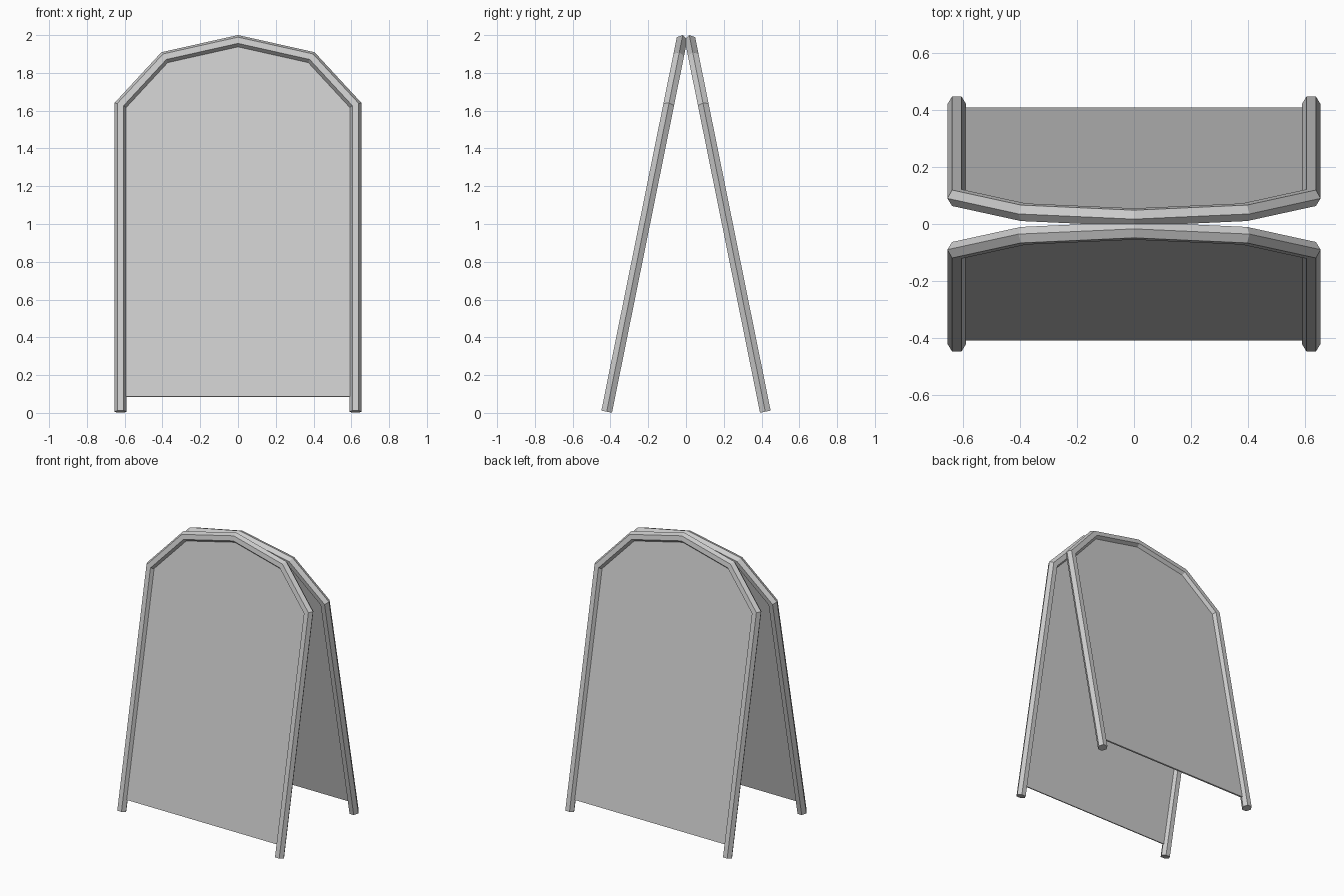
import bpy
import bmesh
from math import atan2, cos, sin, pi, radians
from mathutils import Matrix, Vector

if "Cube" in bpy.data.objects:
    bpy.data.objects.remove(bpy.data.objects["Cube"], do_unlink=True)

TILT = atan2(0.403, 1.994)
RADIUS = 0.033
FOOT_Y, FOOT_Z = 0.42, 0.0065
PANEL_BOTTOM, PANEL_HALF = 0.08, 0.005

grey = bpy.data.materials.new("light grey")
grey.use_nodes = True
colour = (0.6, 0.6, 0.6, 1)
grey.diffuse_color = colour
grey.node_tree.nodes["Principled BSDF"].inputs["Base Color"].default_value = colour

# Centre line of the arched frame, in the plane of one leaf
half = [(0.622, 0), (0.622, 1.627), (0.388, 1.880)]
half = [Vector((x, z / cos(TILT))) for x, z in half]
half[1].y -= FOOT_Z
half[2].y -= FOOT_Z
top = Vector((0, (1.967 - FOOT_Z) / cos(TILT)))
path = half + [top] + [Vector((-p.x, p.y)) for p in reversed(half)]


def finish(name, bm, placement):
    bmesh.ops.recalc_face_normals(bm, faces=bm.faces)
    mesh = bpy.data.meshes.new(name)
    bm.to_mesh(mesh)
    bm.free()
    mesh.materials.append(grey)
    obj = bpy.data.objects.new(name, mesh)
    bpy.context.collection.objects.link(obj)
    obj.matrix_world = placement


def build_frame(name, placement):
    # Six-sided tube with mitred corners
    bm = bmesh.new()
    rings = []
    for i, p in enumerate(path):
        before = (p - path[i - 1]).normalized() if i else None
        after = (path[i + 1] - p).normalized() if i < len(path) - 1 else None
        before, after = before or after, after or before
        along = (before + after).normalized()
        side = Vector((along.y, -along.x)) / along.dot(after)
        ring = []
        for k in range(6):
            a = k * pi / 3
            q = p + side * RADIUS * cos(a)
            ring.append(bm.verts.new((q.x, RADIUS * sin(a), q.y)))
        rings.append(ring)
    for r, s in zip(rings, rings[1:]):
        for k in range(6):
            n = (k + 1) % 6
            bm.faces.new((r[k], r[n], s[n], s[k]))
    bm.faces.new(rings[0])
    bm.faces.new(rings[-1])
    finish(name, bm, placement)


def build_panel(name, placement):
    # Thin board filling the frame and stopping short of the feet
    bm = bmesh.new()
    outline = [(p.x, -PANEL_HALF, max(p.y, PANEL_BOTTOM)) for p in path]
    face = bm.faces.new([bm.verts.new(co) for co in outline])
    out = bmesh.ops.extrude_face_region(bm, geom=[face], use_keep_orig=True)
    verts = [v for v in out["geom"] if isinstance(v, bmesh.types.BMVert)]
    bmesh.ops.translate(bm, verts=verts, vec=(0, 2 * PANEL_HALF, 0))
    finish(name, bm, placement)


# Two leaves leaning against each other
lean = Matrix.Translation((0, -FOOT_Y, FOOT_Z)) @ Matrix.Rotation(-TILT, 4, "X")
for label, turn in (("front", 0), ("back", 180)):
    placement = Matrix.Rotation(radians(turn), 4, "Z") @ lean
    build_frame(label + "_frame", placement)
    build_panel(label + "_panel", placement)
